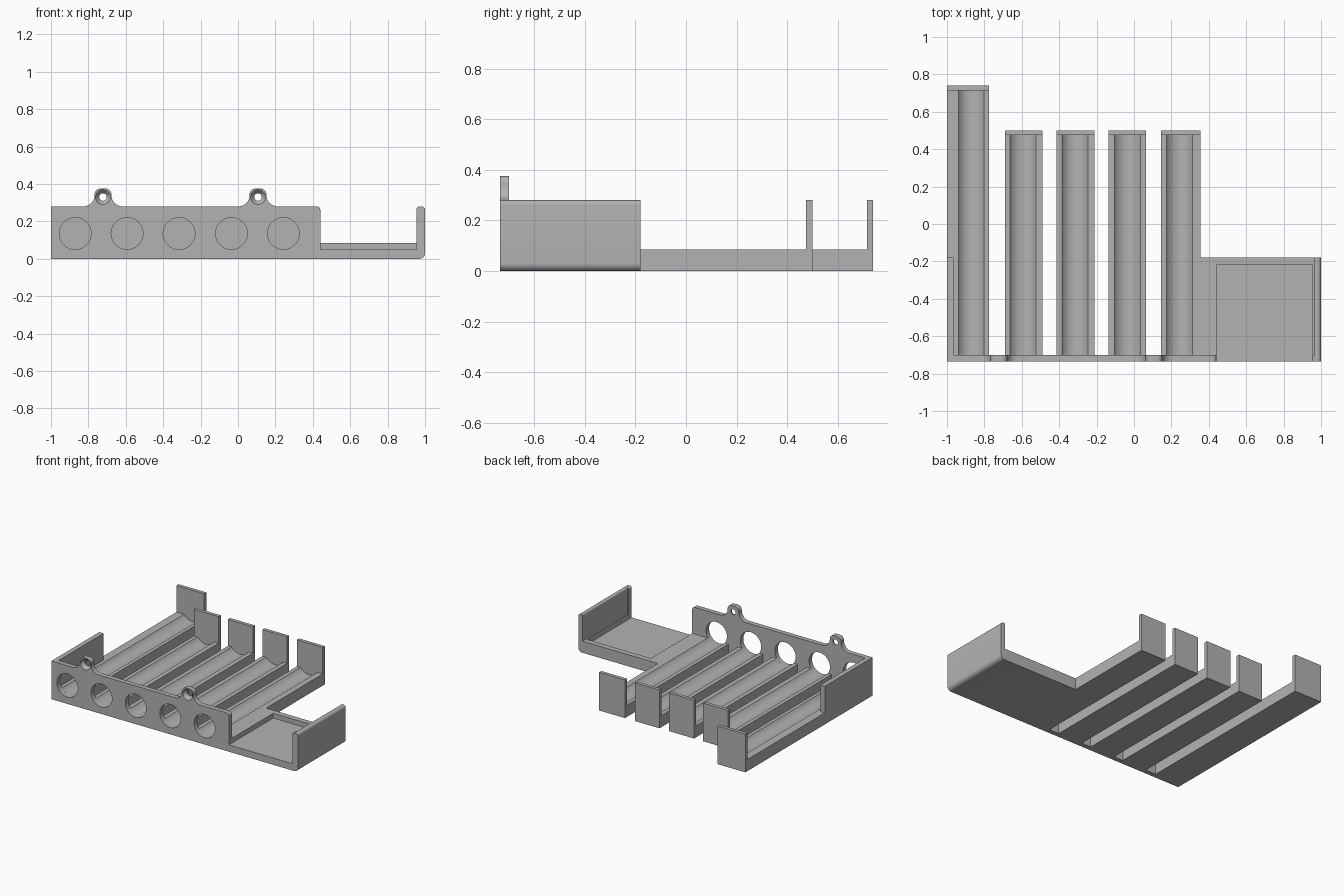
import bpy, bmesh
from math import sin, cos, asin, degrees, radians, pi
from mathutils import Matrix

if "Cube" in bpy.data.objects:
    bpy.data.objects.remove(bpy.data.objects["Cube"], do_unlink=True)

grey = bpy.data.materials.new("plain grey")
grey.use_nodes = True
COLOUR = (0.45, 0.45, 0.45, 1)
grey.diffuse_color = COLOUR
grey.node_tree.nodes["Principled BSDF"].inputs["Base Color"].default_value = COLOUR

FRONT, INNER = -0.735, -0.70   # front plate faces
REAR = -0.18                   # back edge of the side walls
FLOOR, LOW, HIGH = 0.05, 0.085, 0.28
BORE_R, BORE_Z = 0.085, 0.135


def arc(cx, cz, r, start, end, n=8):
    angles = [radians(start + (end - start) * i / n) for i in range(n + 1)]
    return [(cx + r * cos(a), cz + r * sin(a)) for a in angles]


def finish(name, bm):
    bmesh.ops.recalc_face_normals(bm, faces=bm.faces)
    mesh = bpy.data.meshes.new(name)
    bm.to_mesh(mesh)
    bm.free()
    mesh.materials.append(grey)
    obj = bpy.data.objects.new(name, mesh)
    bpy.context.collection.objects.link(obj)
    return obj


def smooth(obj):
    bpy.ops.object.select_all(action="DESELECT")
    obj.select_set(True)
    bpy.context.view_layer.objects.active = obj
    bpy.ops.object.shade_smooth_by_angle(angle=radians(30))


def prism(name, profile, y0, y1):
    """Extrude an x-z profile along y."""
    bm = bmesh.new()
    face = bm.faces.new([bm.verts.new((x, y0, z)) for x, z in profile])
    new = bmesh.ops.extrude_face_region(bm, geom=[face])["geom"]
    bmesh.ops.translate(bm, vec=(0, y1 - y0, 0),
                        verts=[v for v in new if isinstance(v, bmesh.types.BMVert)])
    obj = finish(name, bm)
    smooth(obj)
    return obj


def box(name, x0, x1, y0, y1, z0, z1):
    return prism(name, [(x0, z0), (x1, z0), (x1, z1), (x0, z1)], y0, y1)


def cut(target, name, x, z, y0, y1, r0, r1):
    """Cut a round or tapered hole along y."""
    bm = bmesh.new()
    bmesh.ops.create_cone(bm, cap_ends=True, segments=48, radius1=r1, radius2=r0,
                          depth=y1 - y0,
                          matrix=Matrix.Translation((x, (y0 + y1) / 2, z))
                          @ Matrix.Rotation(pi / 2, 4, "X"))
    cutter = finish(name, bm)
    cutter.hide_render = True
    cutter.hide_set(True)
    mod = target.modifiers.new(name, "BOOLEAN")
    mod.operation, mod.solver, mod.object = "DIFFERENCE", "EXACT", cutter
    return cutter


# Channels: name, centre of the bore, left and right edges, back end
channels = [("channel_1", -0.87, -1.0, -0.775, 0.74),
            ("channel_2", -0.593, -0.69, -0.49, 0.50),
            ("channel_3", -0.315, -0.415, -0.212, 0.50),
            ("channel_4", -0.035, -0.135, 0.065, 0.50),
            ("channel_5", 0.243, 0.145, 0.355, 0.50)]
ears = (-0.722, 0.107)

# Front plate with two screw ears
outline = [(-1, 0), (0.44, 0)] + arc(0.42, HIGH - 0.02, 0.02, 0, 90)
for x in reversed(ears):
    outline += arc(x + 0.105, 0.34, 0.06, 270, 180)
    outline += arc(x + 0.015, 0.345, 0.03, 0, 90)
    outline += arc(x - 0.015, 0.345, 0.03, 90, 180)
    outline += arc(x - 0.105, 0.34, 0.06, 0, -90)
outline.append((-1, HIGH))
plate = prism("front_plate", outline, FRONT, INNER)
cutters = []
for name, x, *_ in channels:
    cutters.append(cut(plate, name + "_bore", x, BORE_Z, FRONT - 0.1, INNER + 0.1, BORE_R, BORE_R))
for i, x in enumerate(ears):
    cutters.append(cut(plate, f"ear_hole_{i}", x, 0.33, FRONT - 0.1, INNER + 0.1, 0.02, 0.02))
    cutters.append(cut(plate, f"ear_countersink_{i}", x, 0.33, FRONT - 0.005, INNER - 0.012, 0.044, 0.02))
bpy.ops.object.select_all(action="DESELECT")
plate.select_set(True)
bpy.context.view_layer.objects.active = plate
for mod in list(plate.modifiers):
    bpy.ops.object.modifier_apply(modifier=mod.name)
for cutter in cutters:
    bpy.data.objects.remove(cutter, do_unlink=True)
smooth(plate)

# Channel arms with a round groove and an upright end stop
dip = degrees(asin((BORE_Z - LOW) / BORE_R))
for name, x, left, right, back in channels:
    groove = arc(x, BORE_Z, BORE_R, -dip, dip - 180, 24)
    prism(name, [(left, 0), (right, 0), (right, LOW)] + groove + [(left, LOW)],
          INNER, back - 0.025)
    box(name + "_end_stop", left, right, back - 0.025, back, 0, HIGH)

# Low wall beside the first channel
box("right_wall", -1, -0.965, INNER, REAR, LOW, HIGH)

# Tray with its rounded outer wall, open at the front
wall = (arc(0.97, 0.03, 0.03, -90, 0) + arc(0.98, HIGH - 0.02, 0.02, 0, 90)
        + arc(0.975, HIGH - 0.01, 0.01, 90, 180, 4) + [(0.965, LOW)])
prism("tray", [(0.44, 0)] + wall + [(0.955, LOW), (0.955, FLOOR), (0.44, FLOOR)],
      FRONT, -0.22)
prism("tray_back_rim", [(0.44, 0)] + wall + [(0.44, LOW)], -0.22, REAR)
box("tray_side_rim", 0.355, 0.44, INNER, REAR, 0, LOW)
prism("tray_wall_lip", [(0.955, LOW), (0.967, LOW), (0.967, HIGH - 0.003)]
      + arc(0.97, HIGH - 0.015, 0.015, 100, 180), FRONT, INNER)
